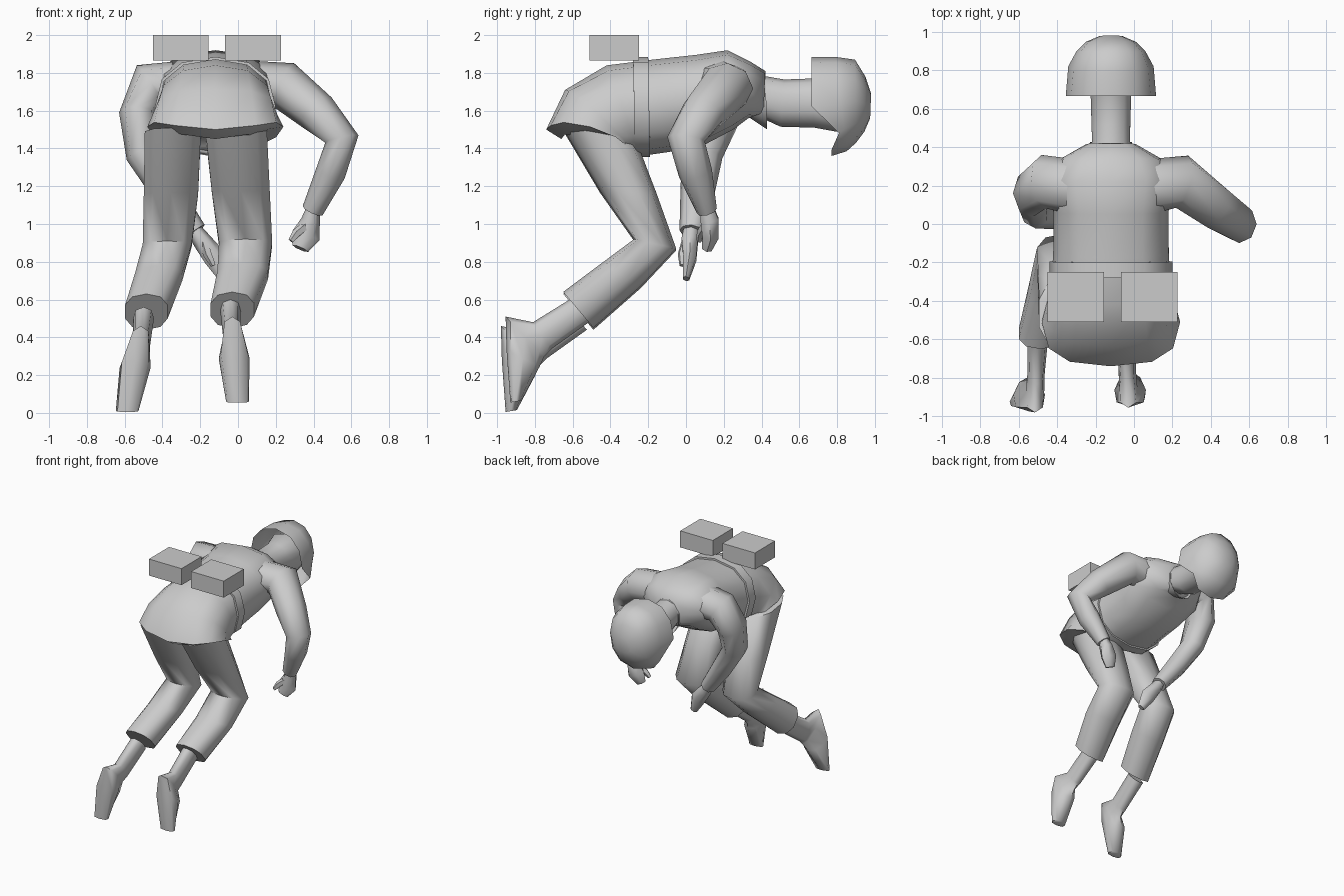
import bpy, bmesh, math
from mathutils import Vector

grey = bpy.data.materials.new("plain grey")
grey.diffuse_color = (0.6, 0.6, 0.6, 1)


def finish(name, bm, angle=65):
    bmesh.ops.recalc_face_normals(bm, faces=bm.faces)
    me = bpy.data.meshes.new(name)
    bm.to_mesh(me)
    bm.free()
    me.materials.append(grey)
    ob = bpy.data.objects.new(name, me)
    bpy.context.collection.objects.link(ob)
    bpy.ops.object.select_all(action='DESELECT')
    ob.select_set(True)
    bpy.context.view_layer.objects.active = ob
    bpy.ops.object.shade_smooth_by_angle(angle=math.radians(angle))
    return ob


def loft(name, rings, caps=(True, True), closed=False):
    """Skin a list of point rings."""
    bm = bmesh.new()
    vs = [[bm.verts.new(p) for p in r] for r in rings]
    n = len(vs[0])
    pairs = list(zip(vs, vs[1:])) + ([(vs[-1], vs[0])] if closed else [])
    for a, b in pairs:
        for i in range(n):
            j = (i + 1) % n
            bm.faces.new((a[i], a[j], b[j], b[i]))
    if not closed:
        for use, r in zip(caps, (vs[0], vs[-1])):
            if use:
                bm.faces.new(r)
    return finish(name, bm)


def power(v, e):
    return math.copysign(abs(v) ** e, v)


def section(x, p, q, hw, n=10, e=0.85, lift=0.0, flare=0.0):
    """Rounded ring whose extremes in the YZ plane are p and q; hw is the half width."""
    p, q = Vector((x, *p)), Vector((x, *q))
    mid, half = (p + q) / 2, (p - q) / 2
    out = []
    for i in range(n):
        t = 2 * math.pi * i / n
        s, c = power(math.sin(t), e), power(math.cos(t), e)
        out.append(mid + half * c + Vector((hw * s * (1 + flare * c), 0, lift * s * s)))
    return out


def tube(name, path, n=8):
    """Limb along points (x, y, z, radius across, radius deep)."""
    pts = [Vector(p[:3]) for p in path]
    rings = []
    for i, p in enumerate(path):
        a, b = pts[max(i - 1, 0)], pts[min(i + 1, len(pts) - 1)]
        d = (b - a).normalized()
        u = Vector((0, 1, 0)).cross(d).normalized()
        v = d.cross(u)
        rings.append([pts[i] + u * p[3] * math.cos(2 * math.pi * k / n)
                      + v * p[4] * math.sin(2 * math.pi * k / n) for k in range(n)])
    return loft(name, rings)


# Jacket, tucked under at the seat
CX = -0.12
loft("jacket", [
    section(CX, (-0.66, 1.45), (-0.28, 1.38), 0.30, 12, 0.75, 0.08),
    section(CX, (-0.74, 1.50), (-0.28, 1.37), 0.36, 12, 0.75, 0.08),
    section(CX, (-0.64, 1.71), (-0.27, 1.36), 0.33, 12, 0.8, 0.04),
    section(CX, (-0.42, 1.84), (-0.24, 1.36), 0.31, 12),
    section(CX, (-0.18, 1.87), (-0.10, 1.38), 0.30, 12),
    section(CX, (0.05, 1.895), (0.08, 1.41), 0.30, 12),
    section(CX, (0.22, 1.92), (0.25, 1.50), 0.33, 12),
    section(CX, (0.34, 1.86), (0.33, 1.56), 0.27, 12),
    section(CX, (0.42, 1.81), (0.41, 1.57), 0.13, 12),
])

# Belt: thin band around the waist
belt = [section(CX, (y, 1.87 + g), (y + 0.01, 1.37 - g), 0.305 + g, 12)
        for y, g in ((-0.28, 0.0), (-0.28, 0.015), (-0.2, 0.015), (-0.2, 0.0))]
loft("belt", belt, closed=True)

# Two pouches on the back
for name, x in (("left_pouch", -0.3025), ("right_pouch", 0.08)):
    bm = bmesh.new()
    bmesh.ops.create_cube(bm, size=1)
    for v in bm.verts:
        v.co = Vector((x + v.co.x * 0.295, -0.38 + v.co.y * 0.26, 1.9325 + v.co.z * 0.135))
    finish(name, bm, 30)

# Trousers: hip, mid thigh, knee, calf, cuff
for side, cols, dz in (
        ("right", ((-0.01, 0.17), (0.015, 0.16), (0.04, 0.147), (0.025, 0.14), (-0.03, 0.12)), 0.0),
        ("left", ((-0.345, 0.155), (-0.355, 0.15), (-0.375, 0.135), (-0.42, 0.13),
                  (-0.485, 0.118)), -0.01)):
    yz = (((-0.66, 1.52), (-0.27, 1.46)), ((-0.455, 1.175), (-0.155, 1.16)),
          ((-0.275, 0.92), (-0.052, 0.87)), ((-0.45, 0.79), (-0.24, 0.67)),
          ((-0.65, 0.64), (-0.49, 0.45)))
    loft(side + "_trouser_leg", [
        section(x, (p[0], p[1] + dz), (q[0], q[1] + dz), hw)
        for (x, hw), (p, q) in zip(cols, yz)])

# Boots, flared toward the sole: ankle, heel, ball, toe
for side, xs, dy, dz in (("right", (-0.04, -0.035, -0.03, -0.02, -0.003), 0, 0),
                         ("left", (-0.50, -0.51, -0.515, -0.545, -0.587), -0.025, -0.05)):
    yz = (((-0.60, 0.61), (-0.50, 0.49), 0.055), ((-0.81, 0.48), (-0.71, 0.34), 0.045),
          ((-0.955, 0.51), (-0.75, 0.30), 0.048), ((-0.95, 0.33), (-0.775, 0.245), 0.082),
          ((-0.93, 0.055), (-0.87, 0.065), 0.06))
    loft(side + "_boot", [
        section(x, (p[0] + dy, p[1] + dz), (q[0] + dy, q[1] + dz), hw, 8, 0.85,
                flare=0.0 if i < 2 else 0.2)
        for i, (x, (p, q, hw)) in enumerate(zip(xs, yz))])

# Sleeves
tube("right_sleeve", [
    (0.05, 0.19, 1.735, 0.13, 0.145), (0.25, 0.22, 1.73, 0.13, 0.14),
    (0.42, 0.09, 1.59, 0.11, 0.12), (0.55, 0.0, 1.45, 0.09, 0.10),
    (0.49, 0.05, 1.27, 0.08, 0.09), (0.395, 0.11, 1.07, 0.058, 0.055)])
tube("left_sleeve", [
    (-0.29, 0.19, 1.735, 0.13, 0.145), (-0.47, 0.22, 1.74, 0.12, 0.14),
    (-0.53, 0.16, 1.58, 0.10, 0.13), (-0.505, 0.085, 1.37, 0.09, 0.11),
    (-0.37, 0.06, 1.16, 0.08, 0.09), (-0.225, 0.03, 0.96, 0.06, 0.065)])

# Hands with thumbs
tube("right_hand", [
    (0.40, 0.11, 1.09, 0.035, 0.04), (0.385, 0.125, 1.02, 0.05, 0.055),
    (0.36, 0.13, 0.94, 0.075, 0.05), (0.33, 0.11, 0.87, 0.045, 0.03)], 6)
tube("right_thumb", [
    (0.37, 0.11, 1.00, 0.025, 0.025), (0.31, 0.08, 0.95, 0.025, 0.025),
    (0.28, 0.07, 0.91, 0.015, 0.015)], 5)
tube("left_hand", [
    (-0.24, 0.03, 0.98, 0.04, 0.045), (-0.19, 0.02, 0.91, 0.05, 0.05),
    (-0.12, 0.02, 0.82, 0.06, 0.04), (-0.07, 0.0, 0.71, 0.03, 0.02)], 6)
tube("left_thumb", [
    (-0.18, 0.0, 0.91, 0.025, 0.025), (-0.16, -0.02, 0.84, 0.025, 0.025),
    (-0.13, -0.02, 0.78, 0.015, 0.015)], 5)

# Pointed collar below the throat
loft("collar", [
    section(CX, (0.33, 1.82), (0.31, 1.58), 0.14),
    section(CX, (0.42, 1.80), (0.43, 1.50), 0.115, e=1.1),
], caps=(False, False))

# Neck and head
loft("neck_and_head", [
    section(CX, (0.32, 1.80), (0.36, 1.58), 0.10),
    section(CX, (0.52, 1.765), (0.50, 1.515), 0.105),
    section(CX, (0.66, 1.77), (0.68, 1.51), 0.11),
    section(CX, (0.78, 1.80), (0.79, 1.49), 0.15),
    section(CX, (0.90, 1.76), (0.90, 1.50), 0.12),
])

# Helmet: open shell; the rim is stepped, deep behind and cut away below
rim = section(CX, (0.665, 1.885), (0.665, 1.36), 0.235, 12, 0.9)
for v in rim:
    if v.z < 1.6:
        v.y = 0.81 if v.z > 1.4 else 0.77
loft("helmet", [
    rim,
    section(CX, (0.79, 1.885), (0.85, 1.385), 0.222, 12, 0.9),
    section(CX, (0.895, 1.87), (0.90, 1.43), 0.18, 12, 0.9),
    section(CX, (0.95, 1.78), (0.945, 1.49), 0.13, 12, 0.9),
    section(CX, (0.98, 1.69), (0.975, 1.56), 0.06, 12, 0.9),
], caps=(False, True))
